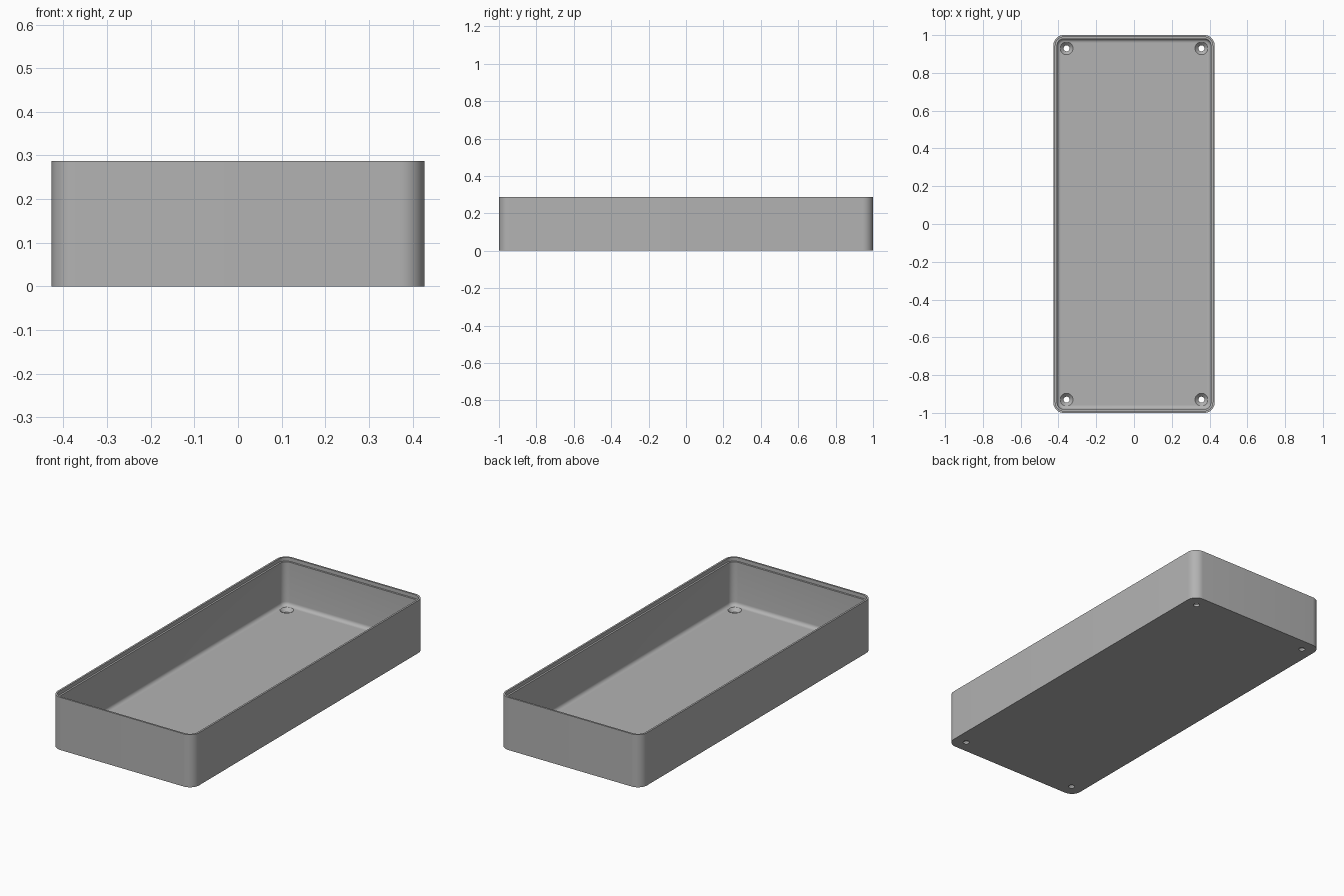
import bpy, bmesh, math

if "Cube" in bpy.data.objects:
    bpy.data.objects.remove(bpy.data.objects["Cube"], do_unlink=True)

HALF_X, HALF_Y, HEIGHT, CORNER = 0.427, 1.0, 0.287, 0.055
WALL, FLOOR, FILLET = 0.02, 0.03, 0.02
LIP, LIP_DEPTH = 0.01, 0.02

grey = bpy.data.materials.new("plain grey")
grey.use_nodes = True
colour = (0.45, 0.45, 0.45, 1)
grey.diffuse_color = colour
grey.node_tree.nodes["Principled BSDF"].inputs["Base Color"].default_value = colour


def make_object(name, bm):
    bmesh.ops.recalc_face_normals(bm, faces=bm.faces)
    mesh = bpy.data.meshes.new(name)
    bm.to_mesh(mesh)
    bm.free()
    mesh.materials.append(grey)
    obj = bpy.data.objects.new(name, mesh)
    bpy.context.collection.objects.link(obj)
    return obj


def rounded_ring(bm, inset, z, steps=10):
    """Rounded rectangle of vertices, moved inwards by inset."""
    radius = CORNER - inset
    ring = []
    for k, (sx, sy) in enumerate(((1, 1), (-1, 1), (-1, -1), (1, -1))):
        for i in range(steps + 1):
            a = (k + i / steps) * math.pi / 2
            ring.append(bm.verts.new((sx * (HALF_X - CORNER) + radius * math.cos(a),
                                      sy * (HALF_Y - CORNER) + radius * math.sin(a), z)))
    return ring


def circle(bm, radius, z, x, y, sides=32):
    return [bm.verts.new((x + radius * math.cos(math.tau * i / sides),
                          y + radius * math.sin(math.tau * i / sides), z))
            for i in range(sides)]


def loft(bm, rings):
    """Closed solid through a stack of rings."""
    for a, b in zip(rings, rings[1:]):
        for i in range(len(a)):
            j = (i + 1) % len(a)
            bm.faces.new((a[i], a[j], b[j], b[i]))
    bm.faces.new(rings[0])
    bm.faces.new(rings[-1])


# Tray: outer wall, stepped rim, inner wall and filleted floor
profile = [(0, 0), (0, HEIGHT), (LIP, HEIGHT), (LIP, HEIGHT - LIP_DEPTH),
           (WALL, HEIGHT - LIP_DEPTH)]
for i in range(7):
    a = i / 6 * math.pi / 2
    profile.append((WALL + FILLET * (1 - math.cos(a)),
                    FLOOR + FILLET * (1 - math.sin(a))))
bm = bmesh.new()
loft(bm, [rounded_ring(bm, inset, z) for inset, z in profile])
tray = make_object("tray", bm)

# Countersunk screw holes through the floor
bm = bmesh.new()
for x in (-0.357, 0.357):
    for y in (-0.93, 0.93):
        loft(bm, [circle(bm, r, z, x, y) for r, z in
                  ((0.016, -0.02), (0.016, 0.012), (0.034, FLOOR), (0.034, FLOOR + 0.02))])
cutter = make_object("screw_hole_cutter", bm)
cutter.hide_render = True
cutter.hide_viewport = True

cut = tray.modifiers.new("screw holes", "BOOLEAN")
cut.operation = "DIFFERENCE"
cut.solver = "EXACT"
cut.object = cutter

bpy.context.view_layer.objects.active = tray
tray.select_set(True)
bpy.ops.object.modifier_apply(modifier=cut.name)
bpy.data.objects.remove(cutter, do_unlink=True)
bpy.ops.object.shade_smooth_by_angle(angle=math.radians(30))
